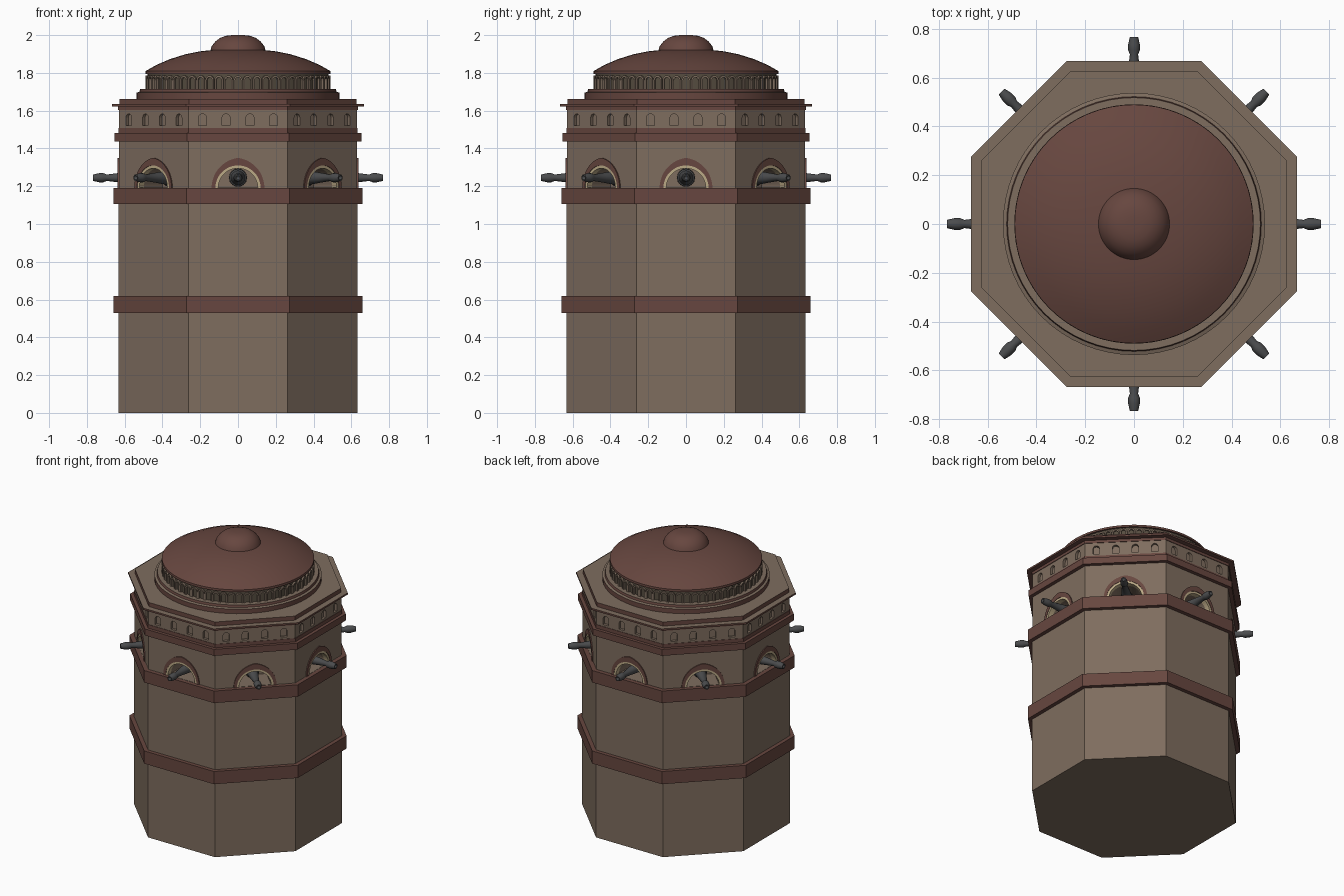
import bpy, bmesh
from math import sin, cos, pi, sqrt, radians
from mathutils import Matrix

if "Cube" in bpy.data.objects:
    bpy.data.objects.remove(bpy.data.objects["Cube"])


def material(name, rgb):
    m = bpy.data.materials.new(name)
    m.diffuse_color = (*rgb, 1)
    m.use_nodes = True
    m.node_tree.nodes["Principled BSDF"].inputs["Base Color"].default_value = m.diffuse_color
    return m


STONE = material("brown_stone", (0.21, 0.153, 0.113))
RED = material("dark_red_tile", (0.135, 0.062, 0.05))
GREY = material("gun_metal", (0.07, 0.072, 0.075))
CREAM = material("cream_trim", (0.5, 0.4, 0.24))
SHADE = material("dark_stone", (0.095, 0.075, 0.052))


def finish(name, bm, mats, top_rule=False, smooth=False):
    bmesh.ops.recalc_face_normals(bm, faces=bm.faces)
    bm.normal_update()
    if top_rule:  # upward faces take the second colour
        for f in bm.faces:
            f.material_index = 1 if f.normal.z > 0.9 else 0
    me = bpy.data.meshes.new(name)
    bm.to_mesh(me)
    bm.free()
    for m in mats:
        me.materials.append(m)
    ob = bpy.data.objects.new(name, me)
    bpy.context.collection.objects.link(ob)
    if smooth:
        bpy.ops.object.select_all(action='DESELECT')
        ob.select_set(True)
        bpy.context.view_layer.objects.active = ob
        bpy.ops.object.shade_smooth_by_angle(angle=radians(35))
    return ob


def lathe(bm, profile, n, matrix=Matrix(), start=0.0, scale=1.0):
    rings = []
    for r, z in profile:
        count = n if r > 0 else 1
        rings.append([bm.verts.new(matrix @ Matrix.Rotation(start + 2 * pi * i / n, 4, 'Z')
                                   @ Matrix.Translation((r * scale, 0, z)) @ Matrix().to_translation())
                      for i in range(count)])
    for a, b in zip(rings, rings[1:]):
        for i in range(n):
            loop = [a[i % len(a)], a[(i + 1) % len(a)], b[(i + 1) % len(b)], b[i % len(b)]]
            bm.faces.new(list(dict.fromkeys(loop)))


def octagon(name, apothem, z0, z1, mats, top_rule=False):
    bm = bmesh.new()
    lathe(bm, [(0, z0), (apothem, z0), (apothem, z1), (0, z1)], 8,
          start=pi / 8, scale=1 / cos(pi / 8))
    return finish(name, bm, mats, top_rule)


def round_part(name, profile, mats, top_rule=False):
    bm = bmesh.new()
    lathe(bm, profile, 64)
    return finish(name, bm, mats, top_rule, smooth=True)


def arch_line(hw, h, leg, n):
    # half width, rise (pointed if larger than hw), straight leg height
    e = (h * h - hw * hw) / (2 * hw)
    R = hw + e
    right = []
    for i in range(n + 1):
        z = h * sin(pi / 2 * i / n)
        right.append((max(0, sqrt(R * R - z * z) - e), z + leg))
    pts = right + [(-u, z) for u, z in reversed(right[:-1])]
    return [(hw, 0)] + pts + [(-hw, 0)] if leg > 0 else pts


def on_wall(angle, dist, u, z):
    return (dist * cos(angle) - u * sin(angle), dist * sin(angle) + u * cos(angle), z)


def arch_solid(bm, angle, u0, z0, line, d0, d1):
    a, b = [[bm.verts.new(on_wall(angle, d, u + u0, z + z0)) for u, z in line] for d in (d0, d1)]
    bm.faces.new(a)
    bm.faces.new(b)
    for i in range(len(a)):
        j = (i + 1) % len(a)
        bm.faces.new((a[i], a[j], b[j], b[i]))


def arch_frame(bm, angle, u0, z0, inner, outer, d0, d1):
    sets = [[bm.verts.new(on_wall(angle, d, u + u0, z + z0)) for u, z in line]
            for line, d in ((inner, d0), (inner, d1), (outer, d1), (outer, d0))]
    for a, b in zip(sets, sets[1:] + sets[:1]):
        for i in range(len(a) - 1):
            bm.faces.new((a[i], a[i + 1], b[i + 1], b[i]))
    bm.faces.new([s[0] for s in sets])
    bm.faces.new([s[-1] for s in sets])


def cut(target, bm):
    cutter = finish("cutter", bm, [STONE])
    cutter.hide_render = True
    mod = target.modifiers.new("openings", 'BOOLEAN')
    mod.operation, mod.solver, mod.object = 'DIFFERENCE', 'EXACT', cutter
    bpy.context.view_layer.objects.active = target
    bpy.ops.object.modifier_apply(modifier=mod.name)
    bpy.data.objects.remove(cutter)


SIDES = [i * pi / 4 for i in range(8)]

# Octagonal tower storeys and string courses
octagon("lower_shaft", 0.633, 0, 1.19, [STONE])
octagon("middle_band", 0.66, 0.53, 0.62, [RED])
octagon("gun_deck_band", 0.66, 1.105, 1.19, [RED])
gun_storey = octagon("gun_storey", 0.63, 1.185, 1.45, [STONE])
octagon("upper_band", 0.655, 1.437, 1.483, [RED])
octagon("frieze_base", 0.633, 1.483, 1.508, [RED])
frieze = octagon("frieze", 0.63, 1.508, 1.605, [STONE])
octagon("frieze_cap", 0.634, 1.603, 1.622, [RED])
octagon("roof_slab", 0.667, 1.622, 1.634, [RED, STONE], True)
octagon("roof_step", 0.627, 1.634, 1.663, [RED, STONE], True)

# Arched gun openings and small frieze niches
bm = bmesh.new()
for a in SIDES:
    arch_solid(bm, a, 0, 1.192, arch_line(0.105, 0.105, 0, 10), 0.46, 0.7)
cut(gun_storey, bm)
bm = bmesh.new()
for a in SIDES:
    for u in (-0.188, -0.063, 0.063, 0.188):
        arch_solid(bm, a, u, 1.522, arch_line(0.021, 0.021, 0.04, 5), 0.612, 0.7)
cut(frieze, bm)

# Cream ring and pointed red moulding around each opening
rings, mouldings = bmesh.new(), bmesh.new()
for a in SIDES:
    arch_frame(rings, a, 0, 1.19, arch_line(0.105, 0.105, 0, 12),
               arch_line(0.12, 0.12, 0, 12), 0.6, 0.634)
    arch_frame(mouldings, a, 0, 1.19, arch_line(0.12, 0.12, 0, 12),
               arch_line(0.14, 0.16, 0, 12), 0.62, 0.637)
finish("opening_rings", rings, [CREAM])
finish("arch_mouldings", mouldings, [RED])

# Cannons pointing out of every side
bm = bmesh.new()
gun = [(0, 0.455), (0.048, 0.455), (0.046, 0.525), (0.038, 0.53), (0.026, 0.62),
       (0.017, 0.695), (0.024, 0.712), (0.024, 0.735), (0.017, 0.767), (0.011, 0.767), (0, 0.75)]
for a in SIDES:
    place = (Matrix.Translation((0, 0, 1.245)) @ Matrix.Rotation(a, 4, 'Z')
             @ Matrix.Rotation(pi / 2, 4, 'Y'))
    lathe(bm, gun, 16, place)
finish("cannons", bm, [GREY], smooth=True)

# Round plinth, arcaded drum and domes
round_part("dome_plinth", [(0, 1.66), (0.537, 1.66), (0.537, 1.695), (0.522, 1.7),
                           (0.518, 1.716), (0, 1.716)], [RED, STONE], True)
round_part("drum", [(0, 1.71), (0.479, 1.71), (0.479, 1.8), (0, 1.8)], [SHADE])
bm = bmesh.new()
N = 60
for i in range(N):
    arch_frame(bm, 2 * pi * i / N, 0, 1.716, arch_line(0.015, 0.015, 0.045, 4),
               arch_line(0.024, 0.026, 0.045, 4), 0.474, 0.49)
finish("drum_arcade", bm, [STONE])
round_part("main_dome", [(0, 1.795), (0.49, 1.795), (0.489, 1.81), (0.43, 1.843), (0.36, 1.873),
                         (0.28, 1.898), (0.2, 1.914), (0.1, 1.925), (0, 1.928)], [RED])
round_part("top_dome", [(0, 1.9), (0.148, 1.912), (0.14, 1.94), (0.12, 1.966), (0.095, 1.985),
                        (0.065, 1.996), (0.03, 2.0), (0, 2.0)], [RED])
